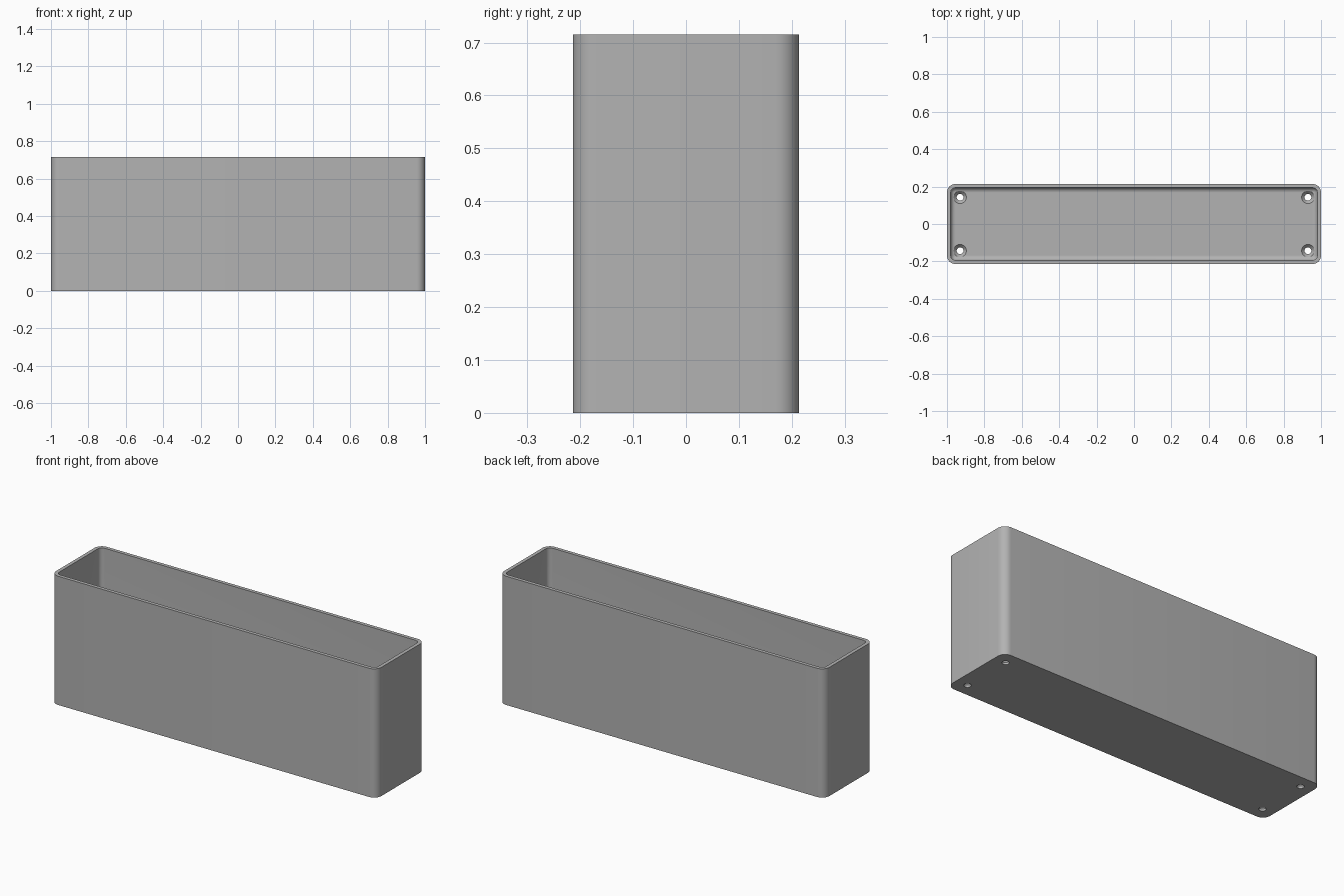
import bpy, bmesh, math

cube = bpy.data.objects.get("Cube")
if cube:
    bpy.data.objects.remove(cube, do_unlink=True)

HX, HY, H = 1.0, 0.214, 0.715   # half length, half depth, height
RADIUS, WALL, FLOOR, FILLET = 0.045, 0.02, 0.03, 0.025
SEGS = 8

grey = bpy.data.materials.new("plain grey")
grey.use_nodes = True
colour = (0.45, 0.45, 0.45, 1)
grey.diffuse_color = colour
grey.node_tree.nodes["Principled BSDF"].inputs["Base Color"].default_value = colour


def ring(bm, inset, z):
    """Rounded rectangle loop, inset from the outer outline."""
    r = max(RADIUS - inset, 0.004)
    cx, cy = HX - inset - r, HY - inset - r
    verts = []
    for q, (sx, sy) in enumerate([(1, 1), (-1, 1), (-1, -1), (1, -1)]):
        for i in range(SEGS + 1):
            a = (q + i / SEGS) * math.pi / 2
            verts.append(bm.verts.new((sx * cx + r * math.cos(a),
                                       sy * cy + r * math.sin(a), z)))
    return verts


def add_object(name, bm):
    bmesh.ops.recalc_face_normals(bm, faces=bm.faces)
    mesh = bpy.data.meshes.new(name)
    bm.to_mesh(mesh)
    bm.free()
    mesh.materials.append(grey)
    obj = bpy.data.objects.new(name, mesh)
    bpy.context.collection.objects.link(obj)
    return obj


# Open box: outer wall, rim, inner wall, rounded floor edge
sections = [(0, 0), (0, H), (WALL, H)]
for i in range(SEGS + 1):
    a = i / SEGS * math.pi / 2
    sections.append((WALL + FILLET * (1 - math.cos(a)),
                     FLOOR + FILLET * (1 - math.sin(a))))
bm = bmesh.new()
rings = [ring(bm, inset, z) for inset, z in sections]
for lower, upper in zip(rings, rings[1:]):
    for i in range(len(lower)):
        j = (i + 1) % len(lower)
        bm.faces.new((lower[i], lower[j], upper[j], upper[i]))
bm.faces.new(rings[0])
bm.faces.new(rings[-1])
box = add_object("open_box", bm)

# Countersunk screw holes, one in each floor corner
bm = bmesh.new()
profile = [(0.018, -0.05), (0.018, 0.012), (0.034, FLOOR), (0.034, 0.06)]
for sx in (-1, 1):
    for sy in (-1, 1):
        loops = []
        for r, z in profile:
            circle = bmesh.ops.create_circle(bm, segments=32, radius=r)["verts"]
            for v in circle:
                v.co.x += sx * 0.93
                v.co.y += sy * 0.143
                v.co.z = z
            loops.append(circle)
        for lower, upper in zip(loops, loops[1:]):
            for i in range(32):
                j = (i + 1) % 32
                bm.faces.new((lower[i], lower[j], upper[j], upper[i]))
        bm.faces.new(loops[0])
        bm.faces.new(loops[-1])
cutter = add_object("screw_hole_cutter", bm)
cutter.hide_render = True

cut = box.modifiers.new("screw_holes", "BOOLEAN")
cut.object = cutter
cut.operation = "DIFFERENCE"
cut.solver = "EXACT"
bpy.context.view_layer.objects.active = box
box.select_set(True)
bpy.ops.object.modifier_apply(modifier=cut.name)
bpy.data.objects.remove(cutter, do_unlink=True)
bpy.ops.object.shade_smooth_by_angle(angle=math.radians(30))
